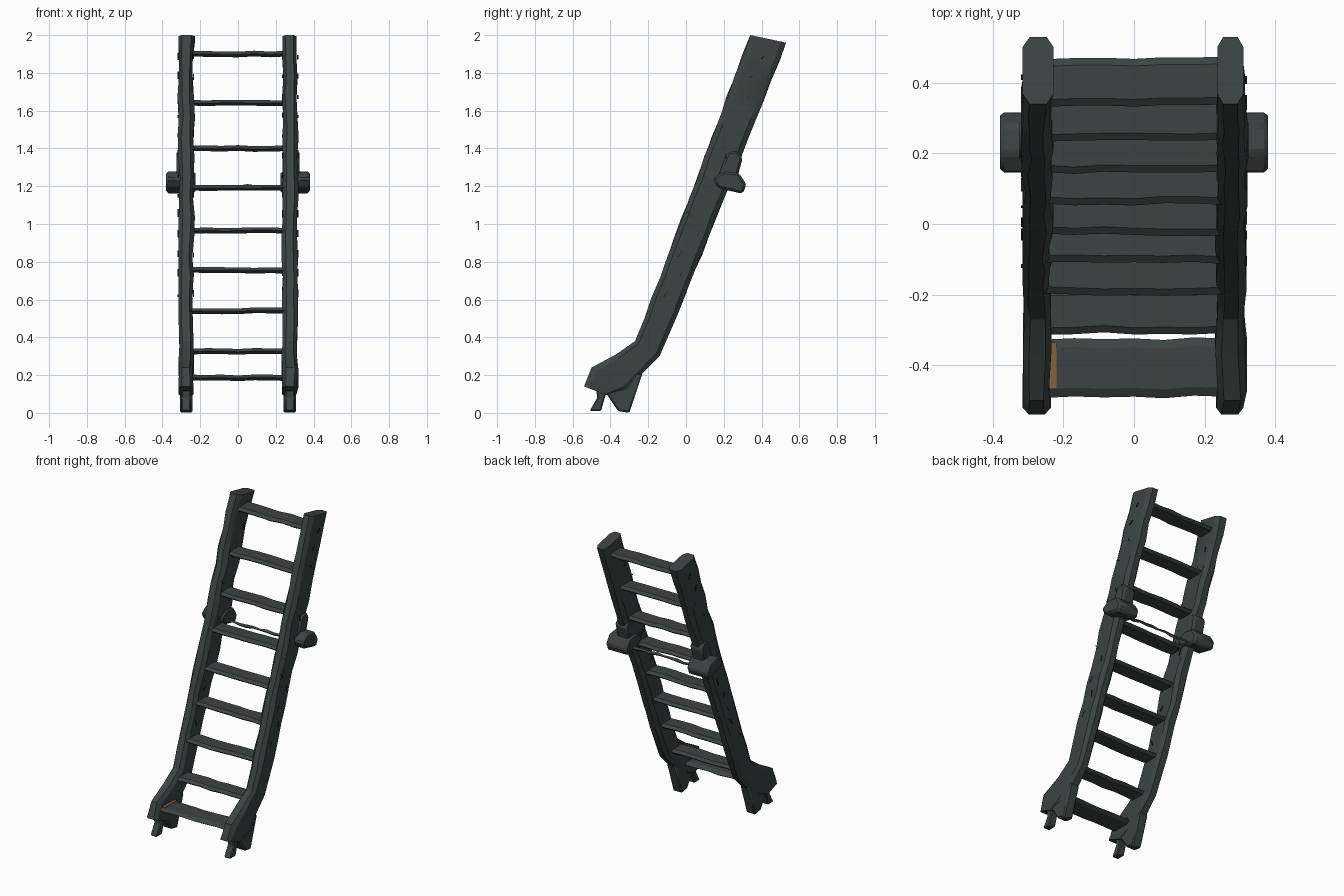
import bpy
import random
from mathutils import Vector

random.seed(4)
cube = bpy.data.objects.get("Cube")
if cube:
    bpy.data.objects.remove(cube)


def material(name, rgb):
    m = bpy.data.materials.new(name)
    m.use_nodes = True
    m.diffuse_color = (*rgb, 1)
    m.node_tree.nodes["Principled BSDF"].inputs["Base Color"].default_value = (*rgb, 1)
    return m


slate = material("dark slate", (0.046, 0.057, 0.055))
black = material("crack black", (0.012, 0.014, 0.014))
brown = material("worn brown", (0.24, 0.12, 0.05))
parts = []


def loft(name, rings, mat=slate):
    """Skin a list of equal rings and cap both ends."""
    n = len(rings[0])
    verts = [v for ring in rings for v in ring]
    faces = [(r * n + i, r * n + (i + 1) % n, (r + 1) * n + (i + 1) % n, (r + 1) * n + i)
             for r in range(len(rings) - 1) for i in range(n)]
    faces += [tuple(range(n))[::-1], tuple(range(len(verts) - n, len(verts)))]
    mesh = bpy.data.meshes.new(name)
    mesh.from_pydata(verts, [], faces)
    mesh.materials.append(mat)
    obj = bpy.data.objects.new(name, mesh)
    bpy.context.collection.objects.link(obj)
    # Consistent outward normals
    import bmesh
    bm = bmesh.new()
    bm.from_mesh(mesh)
    bmesh.ops.recalc_face_normals(bm, faces=bm.faces)
    bm.to_mesh(mesh)
    bm.free()
    parts.append(obj)
    return obj


def prism(name, side, outline, x0, x1, mat=slate, bevel=0.0):
    """Extrude a side outline (y, z) along x."""
    obj = loft(name, [[(side * x, y, z) for y, z in outline] for x in (x0, x1)], mat)
    if bevel:
        mod = obj.modifiers.new("worn edges", "BEVEL")
        mod.width = bevel
        mod.segments = 1
    return obj


def wobble(a):
    return random.uniform(-a, a)


# Rail stations: front edge and back edge, from the top down to the foot
top_f, top_b = Vector((0.34, 2.0)), Vector((0.53, 1.96))
low_f, low_b = Vector((-0.22, 0.5)), Vector((-0.04, 0.53))
stations = [(top_f.lerp(low_f, i / 14), top_b.lerp(low_b, i / 14)) for i in range(15)]
stations += [(Vector(f), Vector(b)) for f, b in (
    ((-0.27, 0.38), (-0.14, 0.30)),
    ((-0.37, 0.31), (-0.24, 0.20)),
    ((-0.50, 0.24), (-0.30, 0.12)),
    ((-0.54, 0.14), (-0.41, 0.09)))]


def rail(name, side):
    rings = []
    for k, (f, b) in enumerate(stations):
        c = 0.275 + wobble(0.004)
        h = 0.04 + wobble(0.004)
        e = 0.021 + wobble(0.003)
        if 0 < k < 14:
            f = f + Vector((wobble(0.005), 0))
            b = b + Vector((wobble(0.005), 0))
        section = [(c - e, 0), (c + e, 0), (c + h, 0.15), (c + h, 0.85),
                   (c + e, 1), (c - e, 1), (c - h, 0.85), (c - h, 0.15)]
        rings.append([(side * x, *f.lerp(b, t)) for x, t in section])
    loft(name, rings)


for side, word in ((1, "left"), (-1, "right")):
    rail(word + "_rail", side)

    # Forked feet
    prism(word + "_rear_foot", side,
          [(-0.23, 0.21), (-0.30, 0.0), (-0.36, 0.01), (-0.42, 0.10), (-0.39, 0.21)],
          0.24, 0.308, bevel=0.008)
    prism(word + "_front_foot", side,
          [(-0.51, 0.01), (-0.45, 0.01), (-0.43, 0.08), (-0.40, 0.16), (-0.48, 0.16), (-0.47, 0.08)],
          0.25, 0.3, bevel=0.006)

    # Hinge block and the clip above it
    prism(word + "_hinge", side,
          [(0.14, 1.24), (0.17, 1.19), (0.30, 1.16), (0.32, 1.21), (0.28, 1.27), (0.20, 1.28)],
          0.225, 0.38, bevel=0.012)
    prism(word + "_clip", side,
          [(0.16, 1.24), (0.27, 1.24), (0.30, 1.35), (0.27, 1.39), (0.22, 1.38)],
          0.235, 0.325, bevel=0.012)

    # Thin cracks on the outer and inner faces of the rail
    for k in range(1, 14):
        f, b = stations[k]
        for x in (0.233, 0.3135):
            a = f.lerp(b, random.uniform(0.2, 0.7))
            d = Vector((wobble(0.035), random.uniform(0.01, 0.04)))
            w = Vector((0.005, -0.003))
            prism(word + "_crack", side, [a, a + w, a + d], x, x + 0.006, black)

# Treads: height and front edge
treads = [(0.185, -0.49, 0.165), (0.325, -0.31, 0.13), (0.54, -0.20, 0.13),
          (0.755, -0.11, 0.13), (0.965, -0.03, 0.13), (1.19, 0.055, 0.13),
          (1.40, 0.145, 0.13), (1.64, 0.235, 0.13), (1.90, 0.335, 0.135)]
for z, y, depth in treads:
    rings = []
    for i in range(7):
        x = -0.255 + i * 0.085
        dy, dz, h = wobble(0.004), wobble(0.003), 0.015
        section = [(0, 0), (0.15, h), (0.85, h), (1, 0), (0.85, -h), (0.15, -h)]
        rings.append([(x, y + dy + t * depth, z + dz + s) for t, s in section])
    loft("tread", rings)

# Worn patch at the end of the lowest tread
loft("worn_patch", [[(x, y, z) for x, z in ((-0.245, 0.197), (-0.22, 0.197), (-0.22, 0.204), (-0.245, 0.204))]
                    for y in (-0.465, -0.335)], brown)

# Uneven hinge rod
rings = []
for i in range(11):
    x = -0.25 + i * 0.05
    y, z, r = 0.235 + wobble(0.004), 1.195 + wobble(0.005), 0.01 + wobble(0.003)
    rings.append([(x, y - r, z), (x, y, z + r), (x, y + r, z), (x, y, z - r)])
loft("hinge_rod", rings)

# Soft shading with sharp edges kept
bpy.ops.object.select_all(action="DESELECT")
for obj in parts:
    obj.select_set(True)
bpy.context.view_layer.objects.active = parts[0]
bpy.ops.object.shade_smooth_by_angle(angle=0.5)
